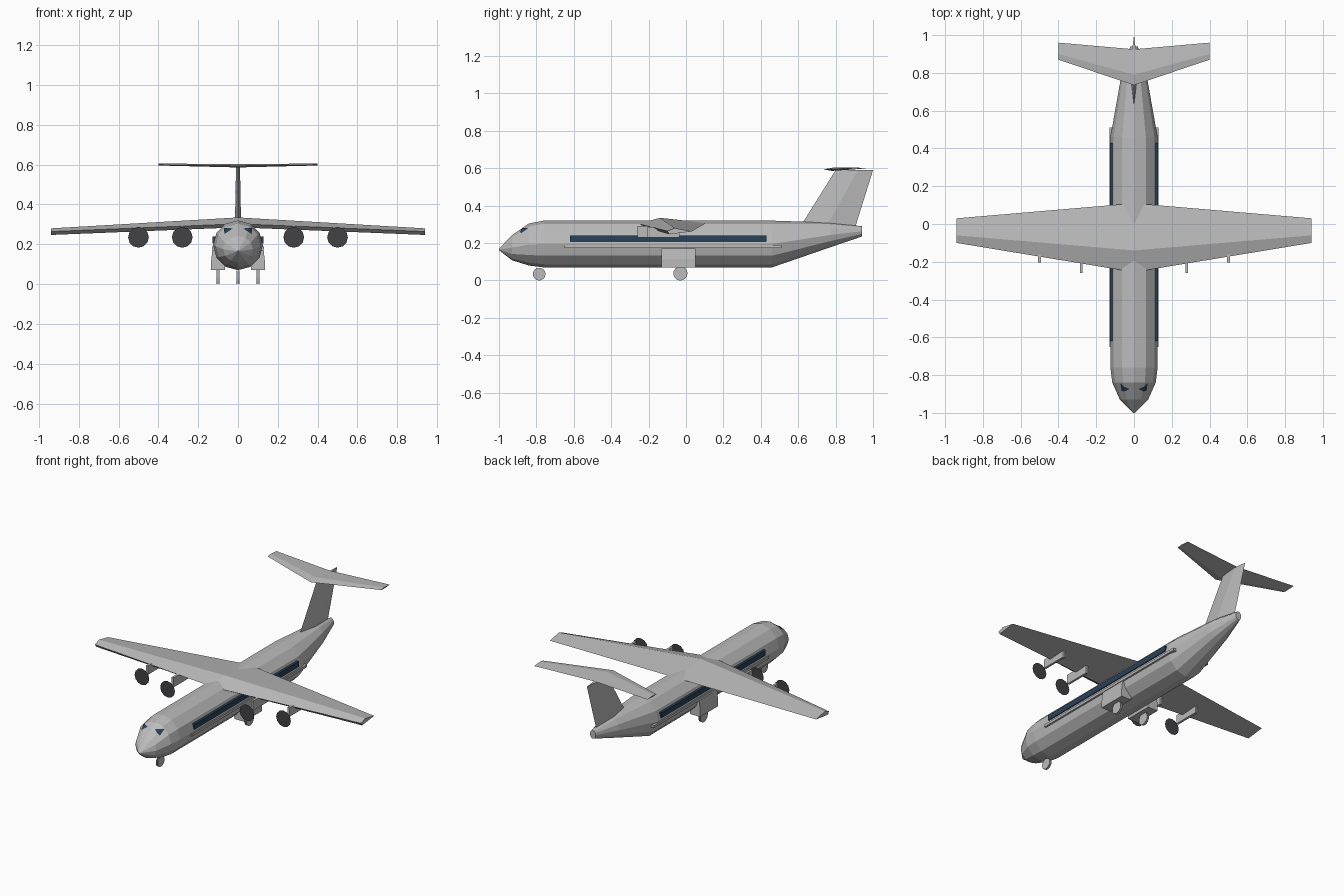
import bpy
from math import sin, cos, pi
from mathutils import Vector

cube = bpy.data.objects.get("Cube")
if cube:
    bpy.data.objects.remove(cube, do_unlink=True)


def material(name, rgb):
    m = bpy.data.materials.new(name)
    m.use_nodes = True
    m.diffuse_color = (*rgb, 1)
    m.node_tree.nodes["Principled BSDF"].inputs["Base Color"].default_value = (*rgb, 1)
    return m


GREY = material("light grey", (0.5, 0.5, 0.5))
DARK = material("dark engine face", (0.055, 0.052, 0.06))
GLASS = material("dark blue glass", (0.022, 0.052, 0.1))


def build(name, verts, faces, mat):
    mesh = bpy.data.meshes.new(name)
    mesh.from_pydata([tuple(v) for v in verts], [], faces)
    mesh.materials.append(mat)
    ob = bpy.data.objects.new(name, mesh)
    bpy.context.collection.objects.link(ob)
    return ob


def loft(name, rings, mat):
    """Skin equal-length rings of points and cap both ends."""
    n = len(rings[0])
    verts = [p for r in rings for p in r]
    faces = [(i * n + k, i * n + (k + 1) % n, (i + 1) * n + (k + 1) % n, (i + 1) * n + k)
             for i in range(len(rings) - 1) for k in range(n)]
    last = (len(rings) - 1) * n
    faces += [tuple(reversed(range(n))), tuple(range(last, last + n))]
    ob = build(name, verts, faces, mat)
    fix_normals(ob)
    return ob


def fix_normals(ob):
    import bmesh
    bm = bmesh.new()
    bm.from_mesh(ob.data)
    bmesh.ops.recalc_face_normals(bm, faces=bm.faces)
    bm.to_mesh(ob.data)
    bm.free()


def box(name, lo, hi, mat):
    ring = lambda x: [(x, lo[1], lo[2]), (x, hi[1], lo[2]), (x, hi[1], hi[2]), (x, lo[1], hi[2])]
    return loft(name, [ring(lo[0]), ring(hi[0])], mat)


def mirror(ob):
    ob.modifiers.new("Mirror", 'MIRROR').use_clip = True
    return ob


# Fuselage: twelve-sided rings of (y, half width, bottom, top)
stations = [(-1, 0.004, 0.162, 0.17), (-0.93, 0.075, 0.108, 0.242), (-0.84, 0.115, 0.08, 0.305),
            (-0.76, 0.125, 0.07, 0.32), (0.46, 0.125, 0.07, 0.32), (0.77, 0.07, 0.177, 0.31),
            (0.94, 0.02, 0.235, 0.29)]


def hull_point(station, step):
    y, w, lo, hi = station
    a = step * pi / 6
    return Vector((w * sin(a), y, (lo + hi) / 2 + (hi - lo) / 2 * cos(a)))


loft("fuselage", [[hull_point(s, k) for k in range(12)] for s in stations], GREY)


# Cockpit windows: thin plates on the nose facets
def nose_point(t, step):
    k = min(int(step), 1)
    ring = [hull_point(s, k).lerp(hull_point(s, k + 1), step - k) for s in stations[1:3]]
    return ring[0].lerp(ring[1], t) + Vector((0.002, -0.002, 0.003))


for name, pts in (("side", [(0.5, 1), (0.55, 1.45), (1, 1.3), (0.8, 1)]),
                  ("front", [(0.5, 1), (0.8, 1), (0.65, 0.45)])):
    pane = build("cockpit_window_" + name, [nose_point(*p) for p in pts],
                 [tuple(range(len(pts)))], GLASS)
    if pane.data.polygons[0].normal.z < 0:
        pane.data.flip_normals()
    mirror(pane)

# Cabin window bands and side rails
mirror(box("window_band", (0.1, -0.62, 0.205), (0.128, 0.43, 0.24), GLASS))
mirror(box("side_rail", (0.1, -0.65, 0.174), (0.131, 0.51, 0.19), GREY))


# Wings and tail surfaces: four-point sections of (y, z)
def half_wing(name, sections):
    return mirror(loft(name, [[(x, y, z) for y, z in sec] for x, sec in sections], GREY))


half_wing("wing", [
    (0, [(-0.255, 0.303), (-0.14, 0.335), (0.11, 0.308), (-0.22, 0.285)]),
    (0.94, [(-0.1, 0.264), (-0.06, 0.28), (0.03, 0.262), (-0.09, 0.247)])])
half_wing("tailplane", [
    (0, [(0.735, 0.594), (0.79, 0.604), (0.925, 0.596), (0.78, 0.586)]),
    (0.4, [(0.87, 0.6), (0.9, 0.605), (0.96, 0.6), (0.89, 0.596)])])


def fin_ring(z, front, mid, back, w):
    return [(0, front, z), (w, mid, z), (0, back, z), (-w, mid, z)]


loft("tail_fin", [fin_ring(0.27, 0.6, 0.74, 0.9, 0.016), fin_ring(0.59, 0.8, 0.92, 1, 0.01)], GREY)

# Engine pylons and flat engine faces
for place, x, front in (("inner", 0.28, -0.26), ("outer", 0.5, -0.205)):
    mirror(box(place + "_pylon", (x - 0.007, front, 0.23), (x + 0.007, front + 0.17, 0.297 - x * 0.02), GREY))
    rim = [(x + 0.052 * cos(k * pi / 6), front - 0.05, 0.235 + 0.052 * sin(k * pi / 6)) for k in range(12)]
    mirror(build(place + "_engine_face", rim, [tuple(range(12))], DARK))

# Wheel fairings
profile = [(0.065, 0.07), (0.135, 0.07), (0.135, 0.115), (0.129, 0.172), (0.06, 0.172)]
mirror(loft("wheel_fairing", [[(x, y, z) for x, z in profile] for y in (-0.13, 0.05)], GREY))


# Paired wheels
def wheel(name, x, y, r):
    rings = [[(x + dx, y + r * cos(k * pi / 8), r + r * sin(k * pi / 8)) for k in range(16)]
             for dx in (-0.002, 0.002)]
    return mirror(loft(name, rings, GREY))


wheel("nose_wheel", 0.005, -0.785, 0.034)
for side, x in (("inner", 0.095), ("outer", 0.105)):
    wheel(side + "_main_wheel", x, -0.03, 0.038)
